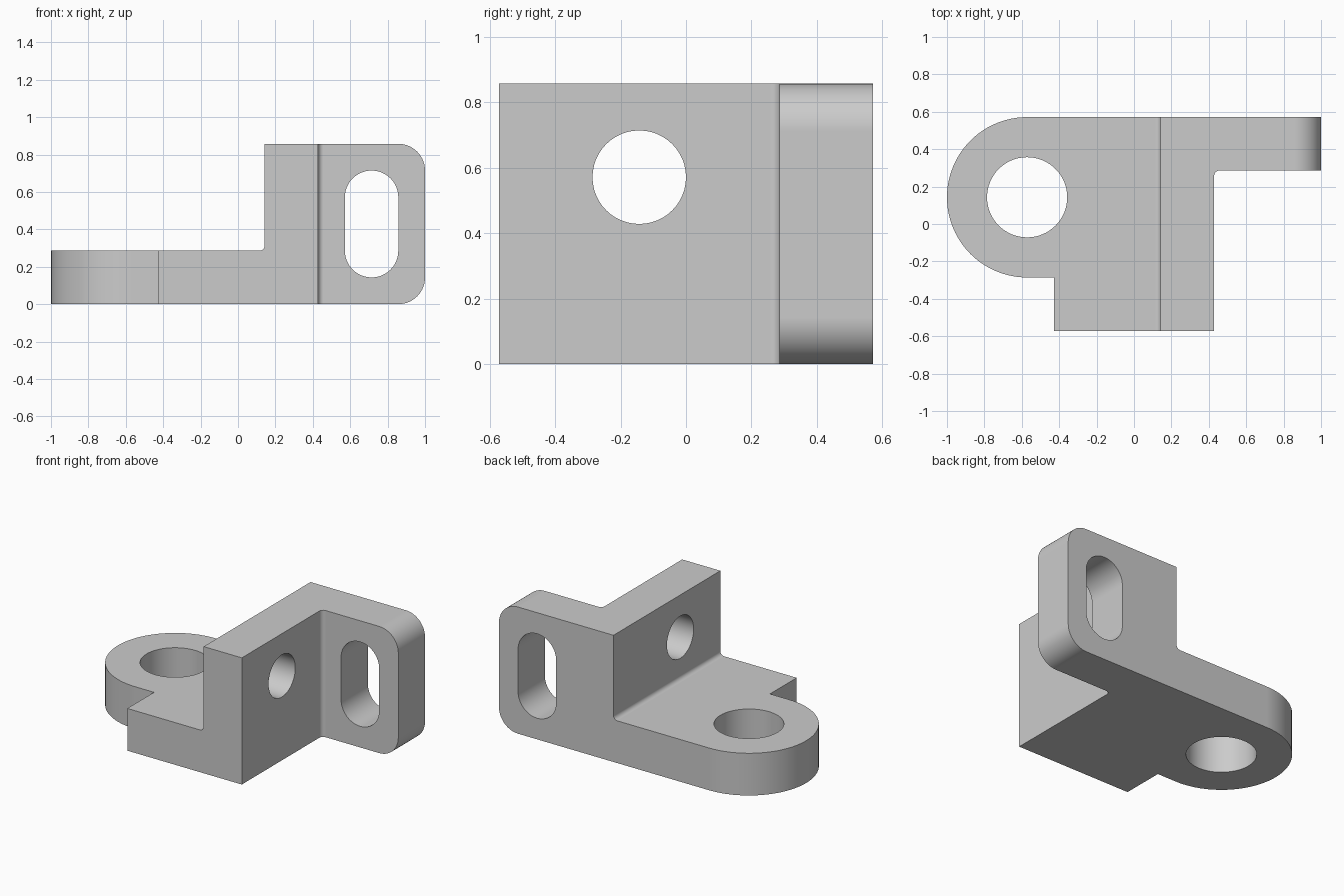
import bpy, bmesh
from math import cos, sin, radians

if "Cube" in bpy.data.objects:
    bpy.data.objects.remove(bpy.data.objects["Cube"])

U = 1 / 7      # design unit: the part is 14 x 8 x 6 units
R = 0.2        # small inner fillet radius, in units


def arc(cx, cy, r, a0, a1, n):
    """Points along an arc from angle a0 to a1 (degrees)."""
    return [(cx + r * cos(radians(a0 + (a1 - a0) * i / n)),
             cy + r * sin(radians(a0 + (a1 - a0) * i / n))) for i in range(n + 1)]


def prism(name, pts, axis, lo, hi):
    """Extrude a closed profile along an axis, from lo to hi."""
    place = {'x': lambda u, v, w: (w, u, v),
             'y': lambda u, v, w: (u, w, v),
             'z': lambda u, v, w: (u, v, w)}[axis]
    bm = bmesh.new()
    rings = [[bm.verts.new([c * U for c in place(u, v, w)]) for u, v in pts]
             for w in (lo, hi)]
    for ring in rings:
        bm.faces.new(ring)
    n = len(pts)
    for i in range(n):
        j = (i + 1) % n
        bm.faces.new((rings[0][i], rings[0][j], rings[1][j], rings[1][i]))
    bmesh.ops.recalc_face_normals(bm, faces=bm.faces)
    mesh = bpy.data.meshes.new(name)
    bm.to_mesh(mesh)
    bm.free()
    obj = bpy.data.objects.new(name, mesh)
    bpy.context.collection.objects.link(obj)
    return obj


# Full-height body: rounded lug, wall and side flange in one plan outline
plan = ([(-3, -2), (-3, -4), (3, -4)]
        + arc(3 + R, 2 - R, R, 180, 90, 6)
        + [(7, 2), (7, 4)]
        + arc(-4, 1, 3, 90, 270, 48))
bracket = prism("bracket", plan, 'z', 0, 6)

# Round the two outer corners of the flange
bm = bmesh.new()
bm.from_mesh(bracket.data)
corners = [e for e in bm.edges
           if all(abs(v.co.x - 7 * U) < 1e-5 for v in e.verts)
           and abs(e.verts[0].co.z - e.verts[1].co.z) < 1e-5]
bmesh.ops.bevel(bm, geom=corners, offset=U, segments=14, profile=0.5, affect='EDGES')
bm.to_mesh(bracket.data)
bm.free()

# Cutters: step above the base plate, lug hole, wall hole, flange slot
step = [(-9, 8), (-9, 2)] + arc(1 - R, 2 + R, R, -90, 0, 6) + [(1, 8)]
slot = arc(5, 4, 1, 0, 180, 24) + arc(5, 2, 1, 180, 360, 24)
cutters = [
    prism("step_cutter", step, 'y', -6, 6),
    prism("lug_hole_cutter", arc(-4, 1, 1.5, 0, 360, 64)[:-1], 'z', -1, 4),
    prism("wall_hole_cutter", arc(-1, 4, 1, 0, 360, 48)[:-1], 'x', 0, 4),
    prism("slot_cutter", slot, 'y', 1, 5),
]

bpy.context.view_layer.objects.active = bracket
bracket.select_set(True)
for cutter in cutters:
    cutter.hide_render = True
    mod = bracket.modifiers.new(cutter.name, 'BOOLEAN')
    mod.operation = 'DIFFERENCE'
    mod.solver = 'EXACT'
    mod.object = cutter
    bpy.ops.object.modifier_apply(modifier=mod.name)
    bpy.data.objects.remove(cutter)

# Smooth curved walls, crisp edges, flat planes
bpy.ops.object.shade_smooth_by_angle(angle=radians(30))
weighted = bracket.modifiers.new("weighted_normals", 'WEIGHTED_NORMAL')
weighted.keep_sharp = True
